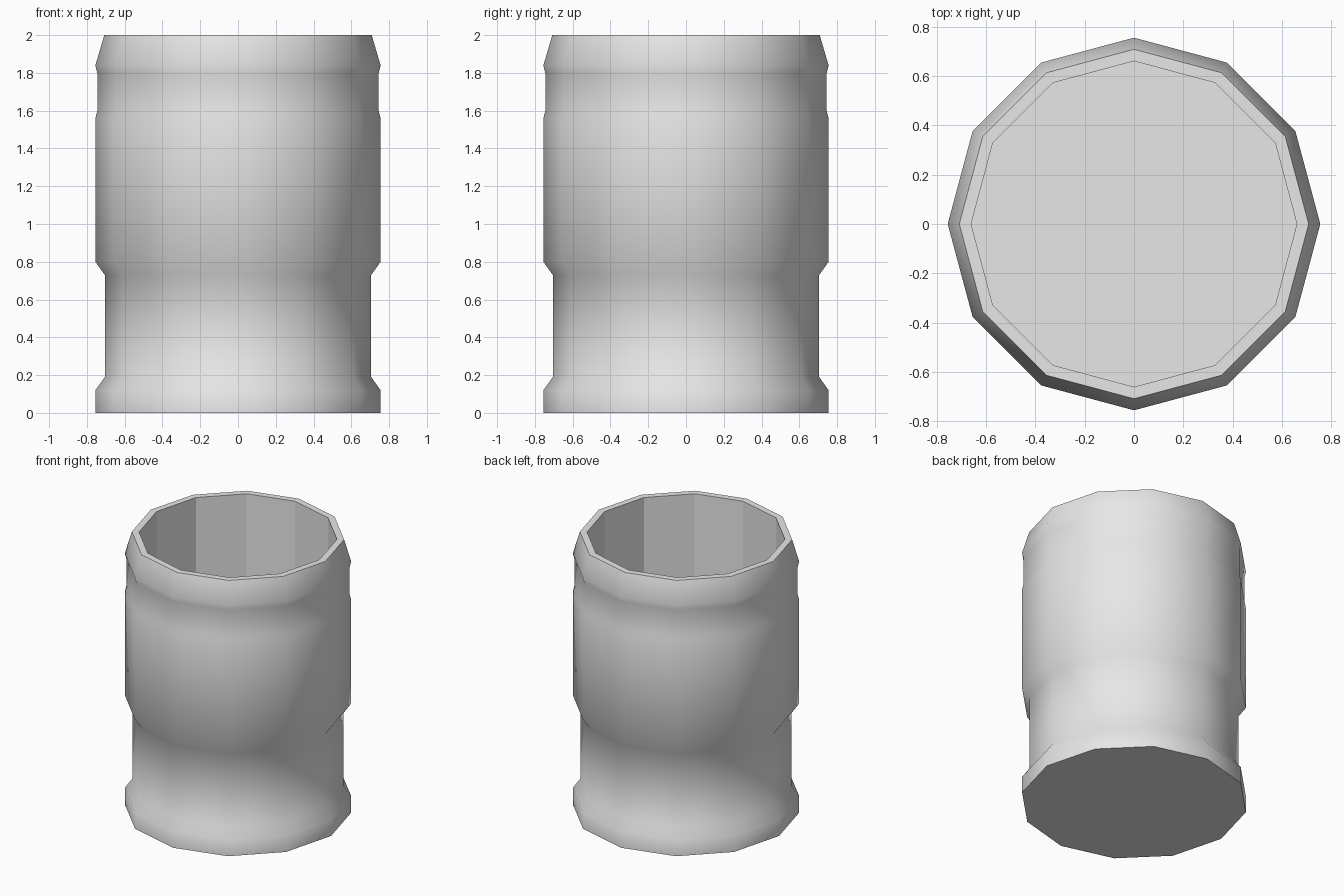
import bpy, bmesh, math

default_cube = bpy.data.objects.get("Cube")
if default_cube:
    bpy.data.objects.remove(default_cube, do_unlink=True)

SIDES = 12

# One plain grey for the whole cup
grey = bpy.data.materials.new("light_grey")
grey.use_nodes = True
color = (0.8, 0.8, 0.8, 1.0)
grey.diffuse_color = color
bsdf = next(n for n in grey.node_tree.nodes if n.type == "BSDF_PRINCIPLED")
bsdf.inputs["Base Color"].default_value = color

# Profiles as (radius, height)
outer = [(0.755, 0), (0.755, 0.12), (0.705, 0.19), (0.705, 0.73),
         (0.755, 0.80), (0.755, 1.56), (0.745, 1.60), (0.745, 1.80),
         (0.755, 1.84), (0.708, 2.0)]
inner = [(0.66, 2.0), (0.66, 0.1)]


def ring(bm, radius, z):
    angles = [math.tau * i / SIDES for i in range(SIDES)]
    return [bm.verts.new((radius * math.cos(a), radius * math.sin(a), z)) for a in angles]


def bridge(bm, low, high, smooth):
    for i in range(SIDES):
        j = (i + 1) % SIDES
        face = bm.faces.new((low[i], low[j], high[j], high[i]))
        face.smooth = smooth


bm = bmesh.new()
outer_rings = [ring(bm, r, z) for r, z in outer]
inner_rings = [ring(bm, r, z) for r, z in inner]

# Smooth outer wall with its bands
for low, high in zip(outer_rings, outer_rings[1:]):
    bridge(bm, low, high, True)

# Flat rim, faceted inner wall, floor and base
bridge(bm, outer_rings[-1], inner_rings[0], False)
bridge(bm, inner_rings[0], inner_rings[1], False)
bm.faces.new(inner_rings[1])
bm.faces.new(list(reversed(outer_rings[0])))

# Crisp edges around the base and rim
for edge in bm.edges:
    if len({face.smooth for face in edge.link_faces}) > 1:
        edge.smooth = False

mesh = bpy.data.meshes.new("cup_body")
bm.to_mesh(mesh)
bm.free()
mesh.materials.append(grey)
cup = bpy.data.objects.new("cup_body", mesh)
bpy.context.collection.objects.link(cup)
